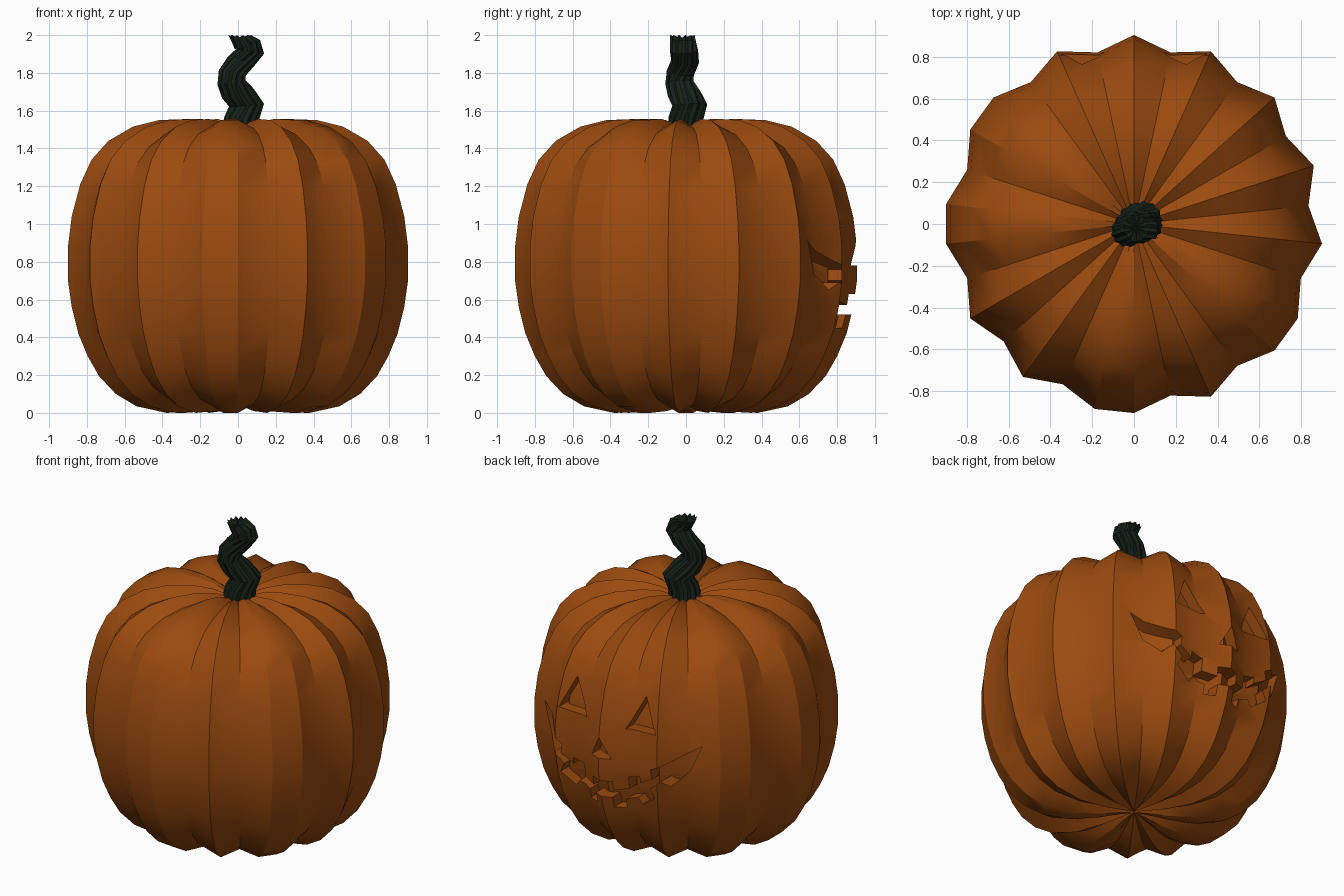
import bpy, bmesh, math
from mathutils import Vector

if "Cube" in bpy.data.objects:
    bpy.data.objects.remove(bpy.data.objects["Cube"])

def material(name, rgb):
    m = bpy.data.materials.new(name)
    m.diffuse_color = (*rgb, 1)
    m.use_nodes = True
    m.node_tree.nodes["Principled BSDF"].inputs["Base Color"].default_value = m.diffuse_color
    return m

def make_object(name, bm):
    bmesh.ops.recalc_face_normals(bm, faces=bm.faces)
    me = bpy.data.meshes.new(name)
    bm.to_mesh(me)
    bm.free()
    ob = bpy.data.objects.new(name, me)
    bpy.context.collection.objects.link(ob)
    return ob

def loft(name, rings, poles=None):
    """Skin closed rings; close the ends with pole points or flat caps."""
    bm = bmesh.new()
    vs = [[bm.verts.new(p) for p in r] for r in rings]
    n = len(vs[0])
    for a, b in zip(vs, vs[1:]):
        for i in range(n):
            j = (i + 1) % n
            bm.faces.new((a[i], a[j], b[j], b[i]))
    for k, ring in enumerate((vs[0], vs[-1])):
        if poles:
            p = bm.verts.new(poles[k])
            for i in range(n):
                bm.faces.new((ring[i], ring[(i + 1) % n], p))
        else:
            bm.faces.new(ring)
    return make_object(name, bm)

def boolean(ob, cutter):
    m = ob.modifiers.new("cut", 'BOOLEAN')
    m.operation, m.solver, m.object = 'DIFFERENCE', 'EXACT', cutter
    bpy.context.view_layer.objects.active = ob
    bpy.ops.object.modifier_apply(modifier=m.name)

def finish(ob, mat, angle):
    ob.data.materials.clear()
    ob.data.materials.append(mat)
    for p in ob.data.polygons:
        p.material_index = 0
    bpy.ops.object.select_all(action='DESELECT')
    ob.select_set(True)
    bpy.context.view_layer.objects.active = ob
    bpy.ops.object.shade_smooth_by_angle(angle=math.radians(angle))

# Pumpkin body: ridge profile (radius, z), valleys pulled towards the middle
PROFILE = [(0.08, 0.03), (0.2, 0.01), (0.38, 0.0), (0.54, 0.035), (0.65, 0.1), (0.74, 0.195),
           (0.80, 0.3), (0.85, 0.42), (0.885, 0.56), (0.905, 0.7), (0.905, 0.88), (0.885, 1.04),
           (0.84, 1.21), (0.78, 1.34), (0.69, 1.44), (0.56, 1.515), (0.42, 1.55), (0.26, 1.556),
           (0.15, 1.54), (0.07, 1.51)]
VALLEYS = {78, 54, 30, 6, 342, 306, 282, 246, 222, 198, 162, 126, 102}
MID = 0.78

def pumpkin(name, scale=1.0):
    rings = []
    for r, z in PROFILE:
        ring = []
        for i in range(30):
            deg = 6 + 12 * i
            f = scale
            if deg in VALLEYS:
                f *= 1 - 0.072 * min(1, r / 0.3) ** 0.7
            a = math.radians(deg)
            zz = max(MID + (z - MID) * (1 - (1 - f) * 0.75), 0)
            ring.append((r * f * math.cos(a), r * f * math.sin(a), zz))
        rings.append(ring)
    return loft(name, rings, [(0, 0, MID - 0.74 * scale), (0, 0, MID + 0.72 * scale)])

# Carved face outlines in x, z
EYE = [(0.14, 0.98), (0.35, 0.99), (0.25, 1.20)]
NOSE = [(-0.07, 0.78), (0.07, 0.78), (0, 0.915)]
MOUTH = [(0, .63), (.07, .63), (.07, .57), (.16, .59), (.16, .67), (.24, .69), (.24, .65),
         (.33, .70), (.32, .76), (.40, .80), (.57, .91), (.50, .74), (.42, .65), (.38, .69),
         (.31, .63), (.34, .57), (.24, .50), (.21, .54), (.13, .51), (.13, .45), (.06, .45),
         (.06, .52), (0, .52)]

def mirrored(pts):
    return [(-x, z) for x, z in reversed(pts)]

bm = bmesh.new()
for outline in (EYE, mirrored(EYE), NOSE, MOUTH + mirrored(MOUTH)[1:-1]):
    front = [bm.verts.new((x, 1.2, z)) for x, z in outline]
    back = [bm.verts.new((x, 0.4, z)) for x, z in outline]
    n = len(outline)
    for i in range(n):
        j = (i + 1) % n
        bm.faces.new((front[i], front[j], back[j], back[i]))
    caps = [bm.faces.new(front), bm.faces.new(back)]
    bmesh.ops.triangulate(bm, faces=caps)
cutter = make_object("face_cutter", bm)

# Cutter only reaches a shallow, even depth below the skin
body = pumpkin("pumpkin_body")
core = pumpkin("core_helper", 0.91)
boolean(cutter, core)
boolean(body, cutter)
for helper in (cutter, core):
    bpy.data.objects.remove(helper)
finish(body, material("orange_skin", (0.33, 0.07, 0.005)), 30)

# Twisted fluted stem: centre x, y, z and radius
PATH = [(0.01, 0.0, 1.49, 0.10), (0.02, 0.0, 1.56, 0.09), (0.045, 0.02, 1.63, 0.09),
        (0.0, -0.01, 1.69, 0.085), (-0.035, -0.035, 1.75, 0.075), (-0.03, -0.03, 1.80, 0.072),
        (0.015, -0.005, 1.86, 0.072), (0.065, -0.01, 1.915, 0.072), (0.05, -0.015, 1.95, 0.07),
        (0.01, -0.02, 1.985, 0.066)]
rings = []
for k, (x, y, z, rad) in enumerate(PATH):
    a, b = PATH[max(k - 1, 0)], PATH[min(k + 1, len(PATH) - 1)]
    t = Vector((b[0] - a[0], b[1] - a[1], b[2] - a[2])).normalized()
    q = Vector((0, 0, 1)).rotation_difference((t + Vector((0, 0, 1))).normalized())
    ring = []
    for i in range(24):
        ang = math.tau * i / 24 + 0.12 * k
        rr = rad * (1.03 if i % 2 else 0.9)
        p = Vector((x, y, z)) + q @ Vector((rr * math.cos(ang), rr * math.sin(ang), 0))
        if k == len(PATH) - 1:
            p.z = 2.0 if i % 2 else 1.985
        ring.append(p)
    rings.append(ring)
stem = loft("stem", rings, [(0.01, 0, 1.48), (0.01, -0.02, 1.98)])
finish(stem, material("dark_green_stem", (0.008, 0.016, 0.009)), 30)
